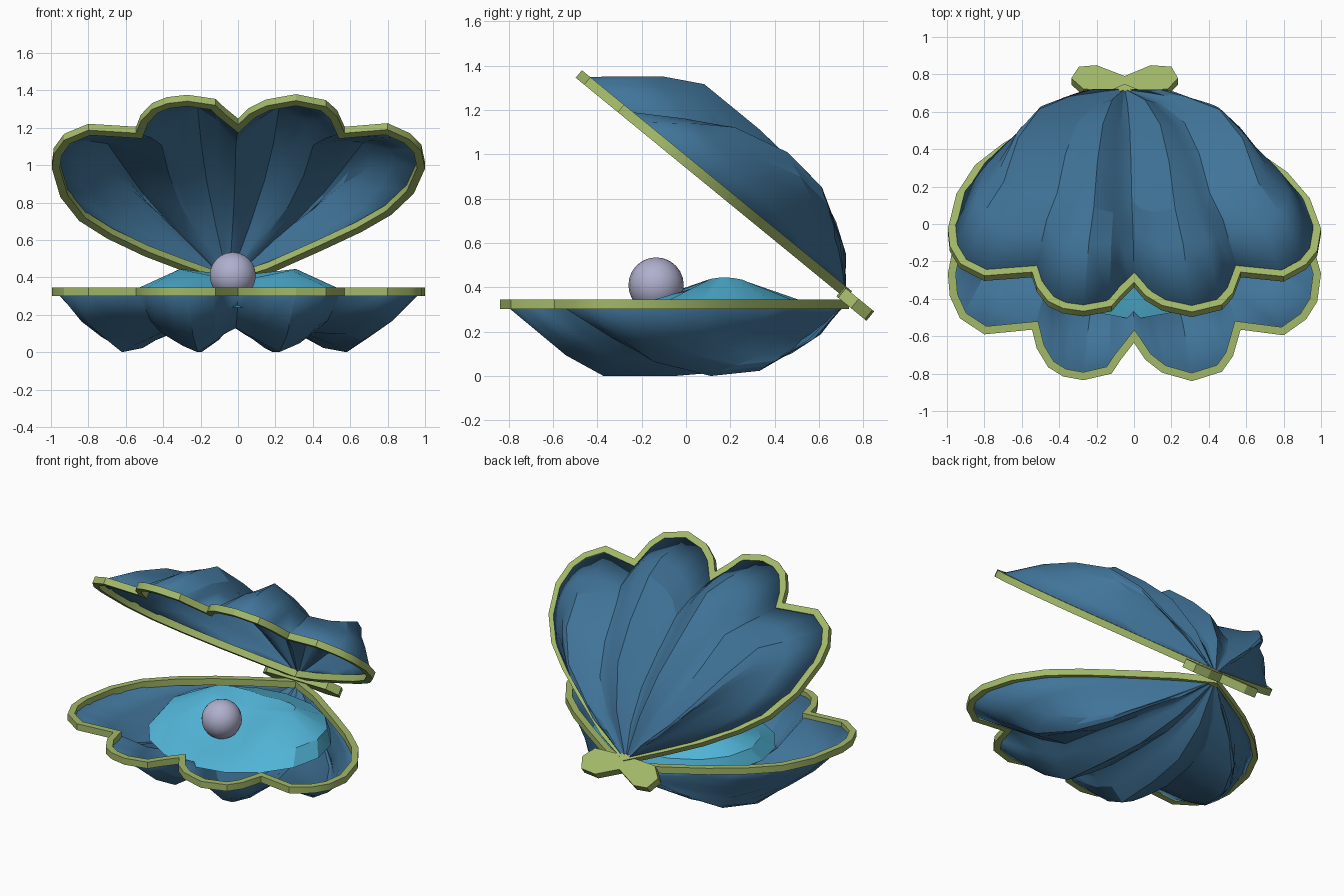
import bpy, bmesh, math
from mathutils import Vector

if "Cube" in bpy.data.objects:
    bpy.data.objects.remove(bpy.data.objects["Cube"])

def material(name, rgb):
    m = bpy.data.materials.new(name)
    m.diffuse_color = (*rgb, 1)
    m.use_nodes = True
    m.node_tree.nodes["Principled BSDF"].inputs["Base Color"].default_value = m.diffuse_color
    return m

BLUE = material("shell blue", (0.052, 0.175, 0.32))
GREEN = material("rim green", (0.36, 0.48, 0.14))
CYAN = material("flesh cyan", (0.085, 0.47, 0.70))
PEARL = material("pearl lavender", (0.43, 0.43, 0.62))

def make(name, verts, faces, mat, smooth=None):
    bm = bmesh.new()
    vs = [bm.verts.new(v) for v in verts]
    for f in faces:
        bm.faces.new([vs[i] for i in f])
    bmesh.ops.recalc_face_normals(bm, faces=bm.faces)
    me = bpy.data.meshes.new(name)
    bm.to_mesh(me)
    bm.free()
    me.materials.append(mat)
    ob = bpy.data.objects.new(name, me)
    bpy.context.collection.objects.link(ob)
    if smooth:
        bpy.ops.object.select_all(action='DESELECT')
        ob.select_set(True)
        bpy.context.view_layer.objects.active = ob
        bpy.ops.object.shade_smooth_by_angle(angle=math.radians(smooth))
    return ob

# Scalloped outline: x, distance from hinge, bulge factor (ridges 1, valleys less)
OUT = [(-.05, 0, 0), (-.3, .14, .05), (-.5, .26, .15), (-.7, .41, .32), (-.85, .56, .52),
       (-.95, .76, .72), (-.995, 1.0, .85), (-.985, 1.12, .93), (-.93, 1.24, 1), (-.8, 1.325, .87),
       (-.545, 1.30, .68), (-.52, 1.4, .72), (-.46, 1.5, .8), (-.38, 1.55, .9), (-.27, 1.57, 1),
       (-.12, 1.535, .8), (-.07, 1.46, .7), (0, 1.37, .6), (.06, 1.46, .7), (.15, 1.53, .8),
       (.31, 1.575, 1), (.47, 1.525, .85), (.53, 1.44, .75), (.57, 1.3, .68), (.8, 1.33, .87),
       (.92, 1.245, 1), (.98, 1.15, .93), (1.0, 1.0, .85), (.94, .79, .72), (.82, .61, .52),
       (.66, .465, .32), (.45, .31, .15), (.18, .12, .05)]
# Rib profile: sideways fraction, forward fraction, height, height on the outer lobes
PROFILE = [(.3, .15, .19, .18), (.53, .32, .30, .30), (.66, .5, .323, .323), (.75, .71, .323, .26),
           (.87, .82, .23, .17), (1, 1, 0, 0)]
N = len(OUT)

def inset(d):
    pts = [Vector(p[:2]) for p in OUT]
    res = []
    for i, p in enumerate(pts):
        a = (p - pts[i - 1]).normalized()
        b = (pts[(i + 1) % N] - p).normalized()
        na, nb = Vector((a.y, -a.x)), Vector((b.y, -b.x))
        n = (na + nb).normalized()
        res.append(p + n * d / max(n.dot(na), .6))
    return res

# Placement of the two halves (x, distance from hinge, height outward)
ANG = math.radians(39.3)
C, S = math.cos(ANG), math.sin(ANG)

def lower(x, u, h):
    return (x, .735 - u, .323 - h)

def upper(x, u, h):
    return (x, .735 - u * C + h * S, .365 + u * S + h * C)

def half(prefix, place):
    # ribbed fan surface, ribs spreading sideways first and then running forward
    edge = inset(.02)
    hinge = Vector((-.05, .015))
    verts, faces = [place(*hinge, 0)], []
    for tx, tu, h, h_outer in PROFILE:
        for p, o in zip(edge[1:], OUT[1:]):
            w = min(1, max(0, (o[1] - .6) / .64))
            x = hinge.x + (p.x - hinge.x) * (tu + (tx - tu) * w)
            height = (h_outer if abs(o[0]) > .7 else h) * o[2]
            verts.append(place(x, hinge.y + (p.y - hinge.y) * tu, height))
    n = N - 1
    for i in range(n - 1):
        faces.append((0, 1 + i, 2 + i))
        for r in range(len(PROFILE) - 1):
            a = 1 + r * n + i
            faces.append((a, a + n, a + n + 1, a + 1))
    shell = make(prefix + "_shell", verts, faces, BLUE, 22)
    mod = shell.modifiers.new("thickness", 'SOLIDIFY')
    mod.thickness = .006
    mod.offset = -1
    # raised rim band
    outer, inner = inset(0), inset(.042)
    loops = [(outer, -.022), (outer, .022), (inner, .022), (inner, -.022)]
    verts = [place(p.x, p.y, h) for loop, h in loops for p in loop]
    faces = [(k * N + i, k * N + (i + 1) % N, (k + 1) % 4 * N + (i + 1) % N, (k + 1) % 4 * N + i)
             for k in range(4) for i in range(N)]
    make(prefix + "_rim", verts, faces, GREEN, 30)

half("lower", lower)
half("upper", upper)

# Bow-shaped hinge plate, lying in the plane of the upper half
bow = [(-.05, -.06), (-.2, -.135), (-.295, -.125), (-.335, -.045), (-.27, .03), (-.05, .04),
       (.18, .03), (.235, -.045), (.2, -.125), (.09, -.135)]
k = len(bow)
verts = [upper(x, u, h) for h in (-.04, .015) for x, u in bow]
faces = [tuple(range(k)), tuple(range(k, 2 * k))]
faces += [(i, (i + 1) % k, k + (i + 1) % k, k + i) for i in range(k)]
make("hinge", verts, faces, GREEN)

# Soft body: low dome with two mounds and a dip for the pearl
# rings of x radius, y radius, y centre, height, side lift, front dip
SEG = 16
verts, faces = [(0, .15, .38)], []
for rx, ry, cy, z, lift, dip in ((.31, .13, .16, .41, .035, .08), (.54, .44, .08, .34, 0, .06),
                                 (.59, .53, .02, .25, 0, .01)):
    for i in range(SEG):
        a = 2 * math.pi * i / SEG
        c, s = math.cos(a), math.sin(a)
        verts.append((rx * c, cy + ry * s, z + lift * abs(c) - dip * max(0, -s) ** 3))
for i in range(SEG):
    j = (i + 1) % SEG
    faces.append((0, 1 + i, 1 + j))
    for r in (0, SEG):
        faces.append((1 + r + i, 1 + r + SEG + i, 1 + r + SEG + j, 1 + r + j))
faces.append(tuple(1 + 2 * SEG + i for i in range(SEG)))
make("soft_body", verts, faces, CYAN, 25)

# Pearl
bpy.ops.mesh.primitive_uv_sphere_add(segments=18, ring_count=12, radius=.125, location=(-.028, -.135, .41))
pearl = bpy.context.object
pearl.name = "pearl"
pearl.data.materials.append(PEARL)
bpy.ops.object.shade_smooth()
